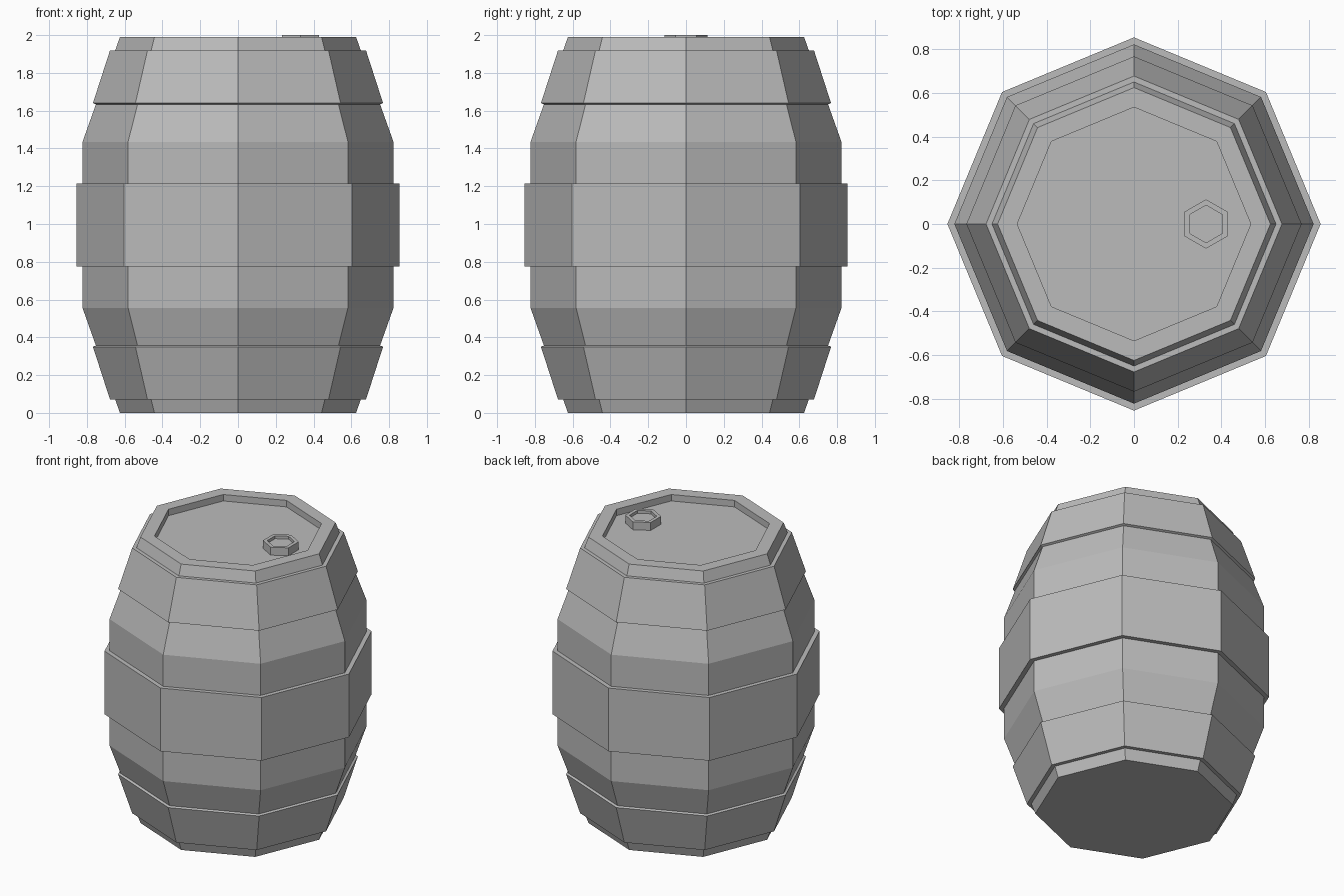
import bpy
import bmesh
from math import cos, sin, pi

cube = bpy.data.objects.get("Cube")
if cube:
    bpy.data.objects.remove(cube, do_unlink=True)

grey = bpy.data.materials.new("plain grey")
grey.use_nodes = True
colour = (0.5, 0.5, 0.5, 1)
grey.diffuse_color = colour
grey.node_tree.nodes["Principled BSDF"].inputs["Base Color"].default_value = colour


def lathe(name, profile, sides, ring=False, start=0.0, centre=(0, 0)):
    """Sweep (radius, height) points round z; a ring closes on itself, otherwise both ends are capped."""
    bm = bmesh.new()
    loops = []
    for r, z in profile:
        angles = [start + 2 * pi * i / sides for i in range(sides)]
        loops.append([bm.verts.new((centre[0] + r * cos(a), centre[1] + r * sin(a), z)) for a in angles])
    pairs = list(zip(loops, loops[1:]))
    if ring:
        pairs.append((loops[-1], loops[0]))
    else:
        bm.faces.new(loops[0])
        bm.faces.new(loops[-1])
    for low, high in pairs:
        for i in range(sides):
            j = (i + 1) % sides
            bm.faces.new((low[i], low[j], high[j], high[i]))
    bmesh.ops.recalc_face_normals(bm, faces=bm.faces)
    mesh = bpy.data.meshes.new(name)
    bm.to_mesh(mesh)
    bm.free()
    mesh.materials.append(grey)
    obj = bpy.data.objects.new(name, mesh)
    bpy.context.collection.objects.link(obj)
    return obj


SIDES = 8
HEIGHT = 1.99

# Barrel body with a recessed lid
body = [(0.625, 0), (0.823, 0.555), (0.823, HEIGHT - 0.555),
        (0.625, HEIGHT), (0.535, HEIGHT), (0.535, 1.945)]
lathe("barrel_body", body, SIDES)

# Wide hoop round the middle
lathe("middle_hoop", [(0.81, 0.775), (0.855, 0.775), (0.855, 1.215), (0.81, 1.215)], SIDES, ring=True)

# Tapered hoops, mirrored bottom to top
hoop = [(0.64, 0.072), (0.678, 0.072), (0.768, 0.35), (0.745, 0.36)]
lathe("bottom_hoop", hoop, SIDES, ring=True)
lathe("top_hoop", [(r, HEIGHT - z) for r, z in hoop], SIDES, ring=True)

# Hexagonal bung with a shallow socket
bung = [(0.113, 1.94), (0.113, 2), (0.086, 2), (0.086, 1.98)]
lathe("bung", bung, 6, start=pi / 2, centre=(0.33, 0))
